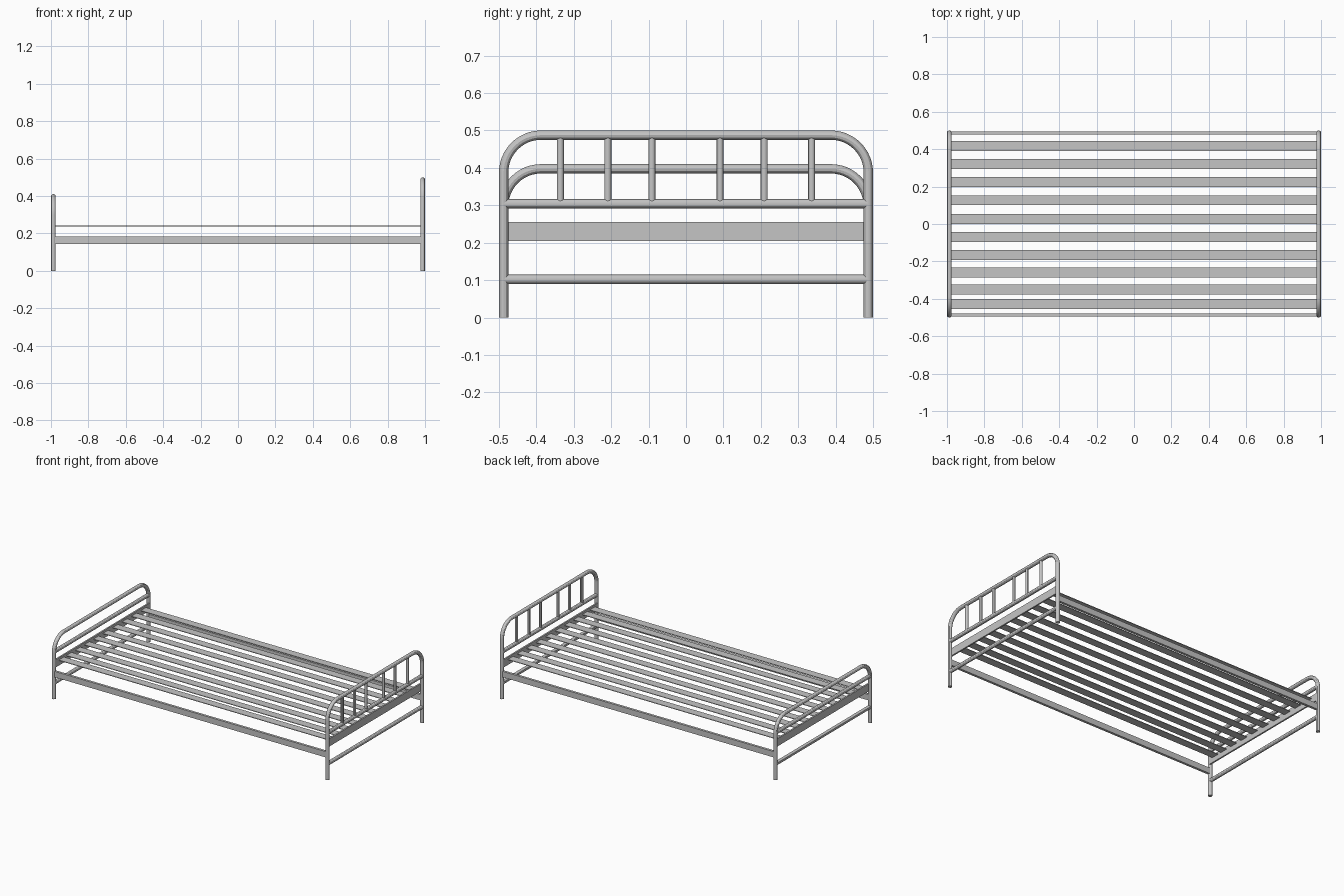
import bpy
from math import sin, cos, pi

cube = bpy.data.objects.get("Cube")
if cube:
    bpy.data.objects.remove(cube, do_unlink=True)

# One painted metal for the whole frame
metal = bpy.data.materials.new("grey_metal")
metal.use_nodes = True
grey = (0.56, 0.56, 0.56, 1)
metal.diffuse_color = grey
metal.node_tree.nodes["Principled BSDF"].inputs["Base Color"].default_value = grey

R = 0.0125            # main tube radius
END_X = 1 - R         # tube centre line of each bed end
SIDE_Y = 0.5 - R      # tube centre line of each post
BEND = 0.1            # corner radius of the arches


def tube(name, points, radius=R):
    """Round tube along a path, capped and turned into a mesh."""
    curve = bpy.data.curves.new(name, "CURVE")
    curve.dimensions = "3D"
    curve.bevel_depth = radius
    curve.bevel_resolution = 4
    curve.use_fill_caps = True
    spline = curve.splines.new("POLY")
    spline.points.add(len(points) - 1)
    for p, co in zip(spline.points, points):
        p.co = (*co, 1)
    obj = bpy.data.objects.new(name, curve)
    bpy.context.collection.objects.link(obj)
    bpy.ops.object.select_all(action="DESELECT")
    obj.select_set(True)
    bpy.context.view_layer.objects.active = obj
    bpy.ops.object.convert(target="MESH")
    obj = bpy.context.object
    obj.data.materials.clear()
    obj.data.materials.append(metal)
    bpy.ops.object.shade_smooth_by_angle()
    return obj


def box(name, centre, size):
    bpy.ops.mesh.primitive_cube_add(size=1, location=centre)
    obj = bpy.context.object
    obj.name = name
    obj.scale = size
    bpy.ops.object.transform_apply(location=False, rotation=False, scale=True)
    obj.data.materials.append(metal)


def arch(name, x, height):
    """Two legs joined by a top rail with rounded corners."""
    top = height - R
    half = [(SIDE_Y, 0)]
    for i in range(13):
        a = i / 12 * pi / 2
        half.append((SIDE_Y - BEND + BEND * cos(a), top - BEND + BEND * sin(a)))
    path = half + [(-y, z) for y, z in reversed(half)]
    tube(name, [(x, y, z) for y, z in path])


# Bed ends: arch, two cross tubes and a flat slat support
for end, x, height in (("head", END_X, 0.5), ("foot", -END_X, 0.41)):
    arch(end + "_arch", x, height)
    for label, z in (("lower", 0.102), ("upper", 0.304)):
        tube(f"{end}_{label}_crossbar", [(x, -SIDE_Y, z), (x, SIDE_Y, z)])
    inner = x * 0.98 / END_X
    box(end + "_slat_support", (inner, 0, 0.23), (0.01, 2 * SIDE_Y, 0.05))

# Headboard spindles
for side in (-1, 1):
    for y in (0.091, 0.209, 0.336):
        tube("head_spindle", [(END_X, side * y, 0.304), (END_X, side * y, 0.488)], 0.0095)

# Side rails
for name, side in (("front_rail", -1), ("back_rail", 1)):
    box(name, (0, side * SIDE_Y, 0.163), (2 * END_X, 0.016, 0.038))

# Thin lengthwise slats, the front ones set a little closer
for y in (0.417, 0.321, 0.224, 0.127, 0.027, -0.07, -0.166, -0.259, -0.35, -0.428):
    box("slat", (0, y, 0.239), (1.95, 0.052, 0.004))
